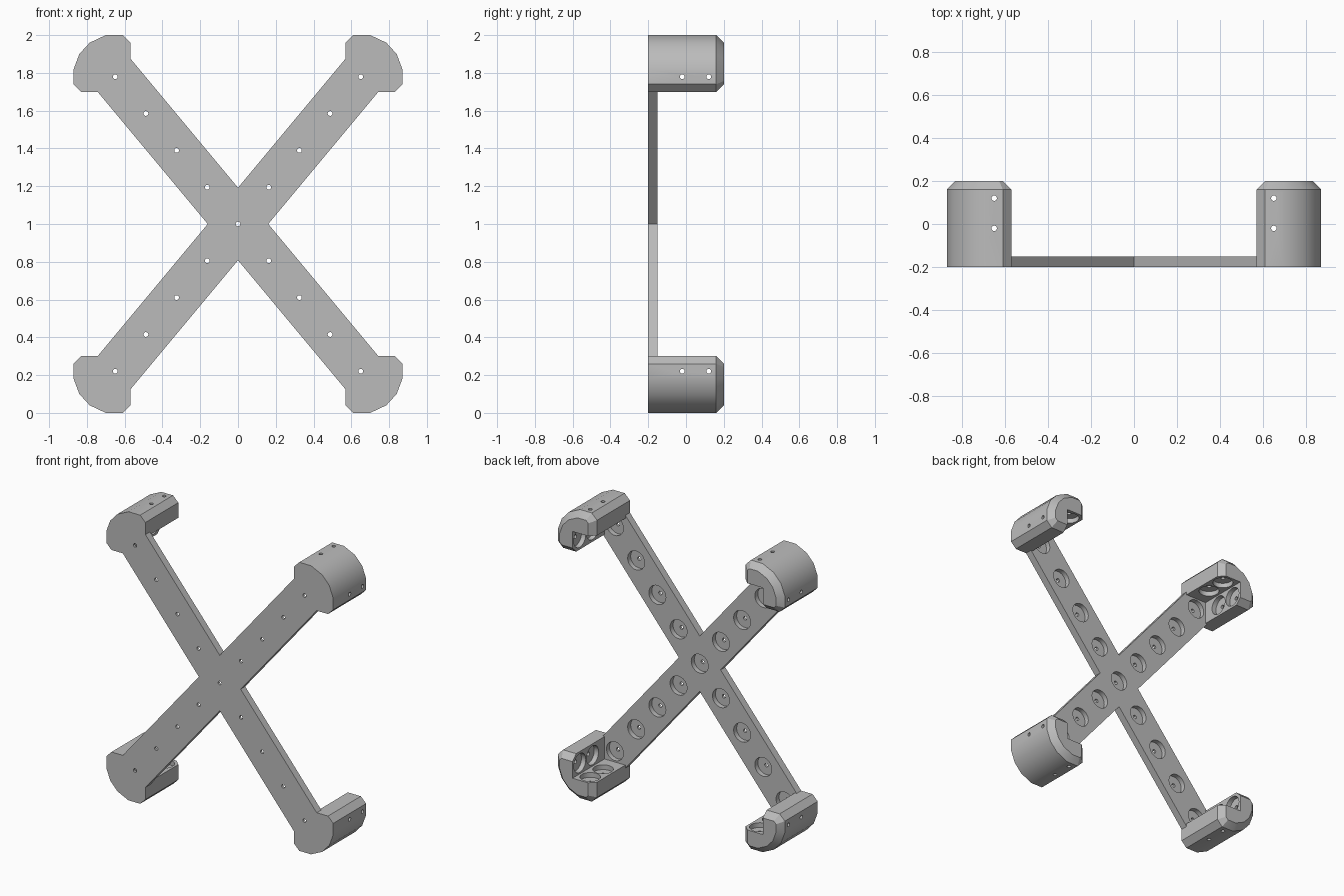
import bpy, bmesh, math
from mathutils import Matrix, Vector

cube = bpy.data.objects.get("Cube")
if cube:
    bpy.data.objects.remove(cube, do_unlink=True)

grey = bpy.data.materials.new("plain grey")
grey.use_nodes = True
grey.diffuse_color = (0.5, 0.5, 0.5, 1)
grey.node_tree.nodes["Principled BSDF"].inputs["Base Color"].default_value = (0.5, 0.5, 0.5, 1)

FRONT, BACK, PLATE = -0.2, 0.2, 0.05
FLOOR = FRONT + PLATE            # back side of the thin cross
CHAMFER = 0.04
STEP = Vector((0.1625, 0, 0.195))  # spacing of holes along an arm
POCKET_R, POCKET_D, HOLE_R = 0.065, 0.033, 0.0125
SEAT_X, SEAT_Z = 0.73, 0.855     # inner walls of each corner cup
QUADRANTS = [(sx, sz) for sx in (1, -1) for sz in (1, -1)]


def finish(bm, name):
    bmesh.ops.recalc_face_normals(bm, faces=bm.faces)
    mesh = bpy.data.meshes.new(name)
    bm.to_mesh(mesh)
    bm.free()
    mesh.materials.append(grey)
    obj = bpy.data.objects.new(name, mesh)
    bpy.context.collection.objects.link(obj)
    return obj


def add_box(bm, centre, size, turn=0):
    m = (Matrix.Translation(centre) @ Matrix.Rotation(turn, 4, 'Y')
         @ Matrix.Diagonal((*size, 1)))
    bmesh.ops.create_cube(bm, size=1, matrix=m)


def add_cylinder(bm, a, b, radius):
    a, b = Vector(a), Vector(b)
    m = Matrix.Translation((a + b) / 2) @ (b - a).to_track_quat('Z', 'Y').to_matrix().to_4x4()
    bmesh.ops.create_cone(bm, cap_ends=True, segments=32, radius1=radius,
                          radius2=radius, depth=(b - a).length, matrix=m)


def combine(target, other, operation):
    mod = target.modifiers.new("combine", 'BOOLEAN')
    mod.operation, mod.solver, mod.object = operation, 'EXACT', other
    bpy.context.view_layer.objects.active = target
    bpy.ops.object.modifier_apply(modifier=mod.name)
    bpy.data.objects.remove(other, do_unlink=True)


def corner_cup(sx, sz):
    # Rounded block with a chamfered back rim
    outline = [(0.57, 0.7), (0.83, 0.7), (0.87, 0.74), (0.87, 0.82), (0.84, 0.9),
               (0.785, 0.96), (0.7, 1), (0.61, 1), (0.57, 0.96)]
    bm = bmesh.new()
    base = bm.faces.new([bm.verts.new((sx * x, FRONT, 1 + sz * z)) for x, z in outline])
    top = bmesh.ops.extrude_face_region(bm, geom=[base])["geom"]
    bmesh.ops.translate(bm, vec=(0, BACK - CHAMFER - FRONT, 0),
                        verts=[v for v in top if isinstance(v, bmesh.types.BMVert)])
    bmesh.ops.recalc_face_normals(bm, faces=bm.faces)
    cap = [f for f in bm.faces if f.normal.y > 0.9]
    bmesh.ops.inset_region(bm, faces=cap, thickness=CHAMFER, depth=CHAMFER,
                           use_even_offset=True)
    cup = finish(bm, "corner_cup")
    # Square seat open towards the middle
    bm = bmesh.new()
    add_box(bm, (sx * (SEAT_X - 0.2), 0, 1 + sz * (SEAT_Z - 0.2)), (0.4, 1, 0.4))
    combine(cup, finish(bm, "seat_cutter"), 'DIFFERENCE')
    return cup


# Crossed flat arms
angle = math.atan2(STEP.z, STEP.x)
frame = None
for turn in (angle, -angle):
    bm = bmesh.new()
    add_box(bm, (0, FRONT + PLATE / 2, 1), (2.28, PLATE, 0.246), turn)
    arm = finish(bm, "cross_frame")
    if frame:
        combine(frame, arm, 'UNION')
    else:
        frame = arm

# Corner cups
for sx, sz in QUADRANTS:
    combine(frame, corner_cup(sx, sz), 'UNION')

# Round pockets and screw holes
pockets, holes = bmesh.new(), bmesh.new()


def recess(point, direction, length):
    p, d = Vector(point), Vector(direction)
    add_cylinder(pockets, p - d * 0.004, p + d * POCKET_D, POCKET_R)
    add_cylinder(holes, p, p + d * length, HOLE_R)


recess((0, FLOOR, 1), (0, -1, 0), 0.1)
for sx, sz in QUADRANTS:
    for k in range(1, 5):
        recess((sx * k * STEP.x, FLOOR, 1 + sz * k * STEP.z), (0, -1, 0), 0.1)
    for y in (-0.02, 0.12):
        recess((sx * SEAT_X, y, 1 + sz * 0.78), (sx, 0, 0), 0.3)
        recess((sx * 0.65, y, 1 + sz * SEAT_Z), (0, 0, sz), 0.3)
combine(frame, finish(pockets, "pocket_cutter"), 'DIFFERENCE')
combine(frame, finish(holes, "hole_cutter"), 'DIFFERENCE')

frame.select_set(True)
bpy.context.view_layer.objects.active = frame
bpy.ops.object.shade_smooth_by_angle(angle=math.radians(30))
